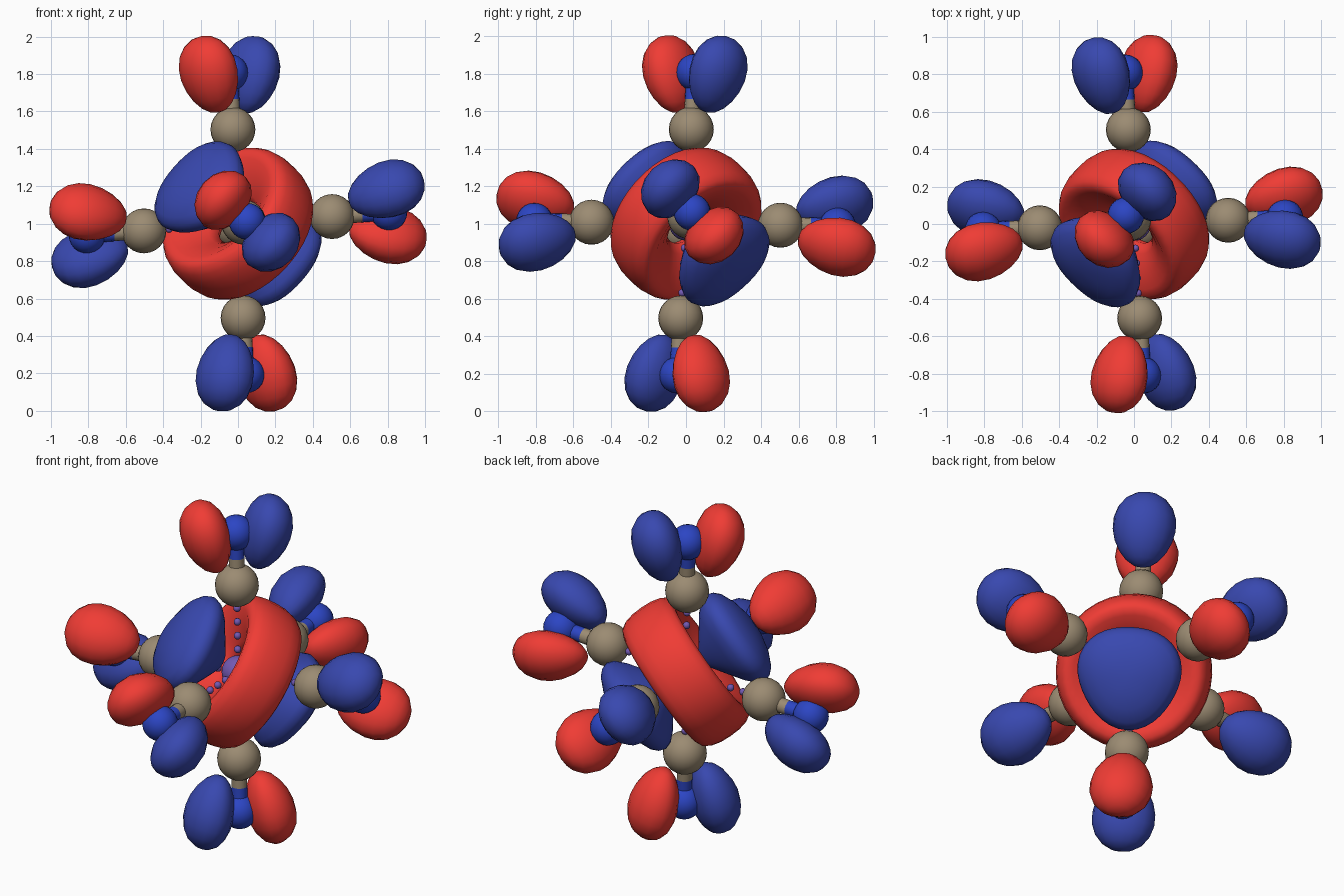
import bpy, bmesh, math
from mathutils import Vector, Matrix

if "Cube" in bpy.data.objects:
    bpy.data.objects.remove(bpy.data.objects["Cube"])

CENTRE = Vector((0, 0, 1.0))
X, Y, Z = Vector((.5, .02, .038)), Vector((-.03, .5, -.008)), Vector((-.027, .028, .5))
AXIS = (Z - X - Y).normalized()          # threefold axis of the central orbital


def material(name, rgb):
    m = bpy.data.materials.new(name)
    m.diffuse_color = (*rgb, 1)
    m.use_nodes = True
    m.node_tree.nodes["Principled BSDF"].inputs["Base Color"].default_value = m.diffuse_color
    return m


RED = material("red_phase", (.87, .045, .035))
BLUE = material("blue_phase", (.04, .065, .43))
TAN = material("tan_atom", (.33, .26, .17))
NBLUE = material("blue_atom", (.025, .06, .55))
PURPLE = material("purple_atom", (.17, .10, .45))


def finish(name, bm, mat):
    bmesh.ops.recalc_face_normals(bm, faces=bm.faces)
    for f in bm.faces:
        f.smooth = True
    me = bpy.data.meshes.new(name)
    bm.to_mesh(me)
    bm.free()
    me.materials.append(mat)
    ob = bpy.data.objects.new(name, me)
    bpy.context.collection.objects.link(ob)
    return ob


def frame(e1, e3, origin):
    """Matrix with local z along e3 and local x as close to e1 as possible."""
    e3 = e3.normalized()
    e1 = (e1 - e3 * e1.dot(e3)).normalized()
    m = Matrix((e1, e3.cross(e1), e3)).transposed().to_4x4()
    return Matrix.Translation(origin) @ m


def ball(name, pos, r, mat, seg=24):
    bm = bmesh.new()
    bmesh.ops.create_uvsphere(bm, u_segments=seg, v_segments=seg // 2, radius=r,
                              matrix=Matrix.Translation(pos))
    return finish(name, bm, mat)


def stick(name, a, b, r, mat):
    bm = bmesh.new()
    d = b - a
    bmesh.ops.create_cone(bm, cap_ends=True, segments=16, radius1=r, radius2=r, depth=d.length,
                          matrix=frame(d.orthogonal(), d, (a + b) / 2))
    ob = finish(name, bm, mat)
    for p in ob.data.polygons:
        p.use_smooth = len(p.vertices) == 4
    return ob


def revolve(name, profile, mat, m, closed, tri=0.0, seg=36):
    """Surface of revolution with an optional threefold bulge."""
    bm = bmesh.new()
    rings = []
    for rho, h in profile:
        ring = []
        for i in range(seg):
            t = 2 * math.pi * i / seg
            r = rho * (1 + tri * math.cos(3 * t))
            ring.append(bm.verts.new(m @ Vector((r * math.cos(t), r * math.sin(t), h))))
        rings.append(ring)
    n = len(rings)
    for k in range(n if closed else n - 1):
        a, b = rings[k], rings[(k + 1) % n]
        for i in range(seg):
            j = (i + 1) % seg
            bm.faces.new((a[i], a[j], b[j], b[i]))
    bmesh.ops.remove_doubles(bm, verts=bm.verts, dist=1e-5)
    return finish(name, bm, mat)


def ligand_lobe(name, m, mat):
    """Egg-shaped lobe leaning outward: local x away from the bond, z along it."""
    bm = bmesh.new()
    bmesh.ops.create_uvsphere(bm, u_segments=16, v_segments=10, radius=1)
    lean = Matrix.Rotation(math.radians(15), 4, 'Y')
    for v in bm.verts:
        x, y, z = v.co
        fat = 1 + .13 * z
        x *= .145 if x > 0 else .12
        v.co = m @ (Vector((.157, 0, -.01)) + lean @ Vector((x * fat, y * .172 * fat, z * .212)))
    return finish(name, bm, mat)


# central atom, red ring and the two blue lobes
ball("central_atom", CENTRE, .09, PURPLE)
half = [(.16, .05), (.24, .11), (.32, .157), (.36, .164), (.388, .15), (.41, .115), (.423, .06)]
ring = [(.125, 0)] + half + [(.426, 0)] + [(r, -h) for r, h in reversed(half)]
revolve("central_ring", ring, RED, frame(Z, AXIS, CENTRE), True)
lobe = [(0, .10), (.05, .12), (.14, .185), (.22, .245), (.268, .295), (.282, .335),
        (.27, .37), (.24, .40), (.17, .432), (.09, .45), (0, .456)]
for tag, s in (("upper", 1), ("lower", -1)):
    revolve(tag + "_central_lobe", lobe, BLUE, frame(Z * s, AXIS * s, CENTRE), False, .05)

# six arms: dashed bond, inner atom, two-tone bond, outer atom and two lobes
for n, arm in (("right", X), ("left", -X), ("back", Y), ("front", -Y), ("top", Z), ("bottom", -Z)):
    d = arm.normalized()
    at = lambda r: CENTRE + d * r
    for k in range(4):
        ball(f"{n}_bond_bead_{k}", at(.13 + .08 * k), .021, PURPLE, 10)
    ball(n + "_inner_atom", at(.505), .12, TAN)
    stick(n + "_inner_bond", at(.52), at(.665), .043, TAN)
    stick(n + "_outer_bond", at(.665), at(.80), .043, NBLUE)
    ball(n + "_outer_atom", at(.81), .098, NBLUE)
    side = AXIS if d.dot(AXIS) > 0 else -AXIS
    ligand_lobe(n + "_red_lobe", frame(side, d, at(.81)), RED)
    ligand_lobe(n + "_blue_lobe", frame(-side, d, at(.81)), BLUE)
